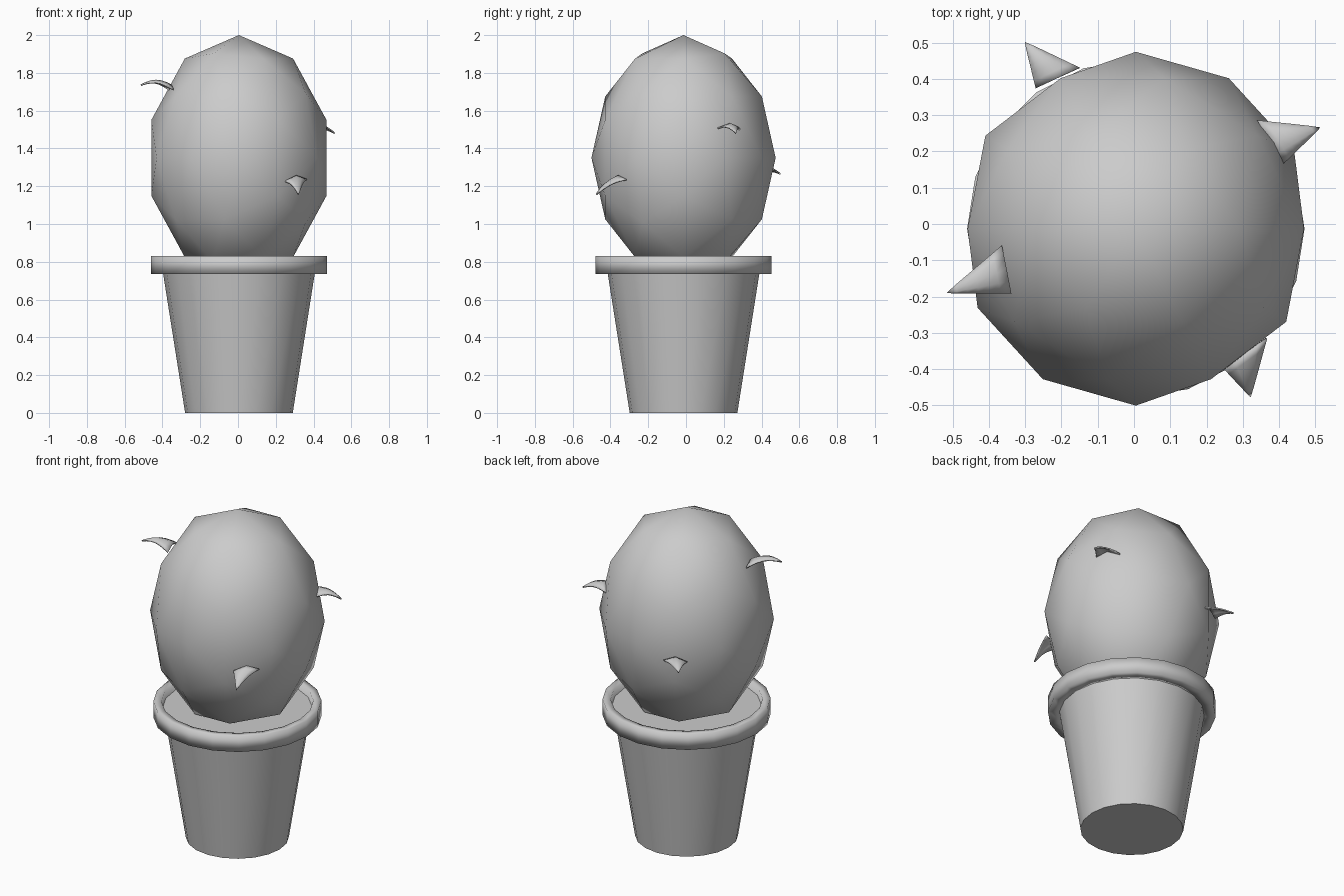
import bpy
import bmesh
import math
from mathutils import Vector, Matrix

if "Cube" in bpy.data.objects:
    bpy.data.objects.remove(bpy.data.objects["Cube"])

# Single colour
grey = bpy.data.materials.new("plain_grey")
grey.use_nodes = True
grey.diffuse_color = (0.6, 0.6, 0.6, 1)
grey.node_tree.nodes["Principled BSDF"].inputs["Base Color"].default_value = (0.6, 0.6, 0.6, 1)

CX, CY = 0.005, -0.013
SIDES = 20


def add_object(name, bm, angle=180):
    bmesh.ops.recalc_face_normals(bm, faces=bm.faces)
    mesh = bpy.data.meshes.new(name)
    bm.to_mesh(mesh)
    bm.free()
    mesh.materials.append(grey)
    obj = bpy.data.objects.new(name, mesh)
    bpy.context.collection.objects.link(obj)
    bpy.ops.object.select_all(action="DESELECT")
    obj.select_set(True)
    bpy.context.view_layer.objects.active = obj
    if angle >= 180:
        bpy.ops.object.shade_smooth()
    else:
        bpy.ops.object.shade_smooth_by_angle(angle=math.radians(angle))
    return obj


def lathe(name, profile, closed=False, angle=180):
    """Revolve (radius, height) points; an open profile gets flat end caps."""
    bm = bmesh.new()
    rings = []
    for r, z in profile:
        ring = []
        for i in range(SIDES):
            a = math.tau * i / SIDES
            ring.append(bm.verts.new((CX + r * math.cos(a), CY + r * math.sin(a), z)))
        rings.append(ring)
    pairs = list(zip(rings, rings[1:]))
    if closed:
        pairs.append((rings[-1], rings[0]))
    else:
        bm.faces.new(rings[0])
        bm.faces.new(rings[-1])
    for low, high in pairs:
        for i in range(SIDES):
            j = (i + 1) % SIDES
            bm.faces.new((low[i], low[j], high[j], high[i]))
    return add_object(name, bm, angle)


# Pot, rim and soil
lathe("pot_wall", [(0.285, 0), (0.405, 0.76)], angle=40)
lathe("pot_rim", [(0.39, 0.735), (0.465, 0.735), (0.465, 0.83), (0.42, 0.83), (0.41, 0.77)],
      closed=True)
lathe("soil", [(0.40, 0.75), (0.415, 0.79)], angle=40)

# Faceted cactus body, its pole pointing to the back
bm = bmesh.new()
bmesh.ops.create_icosphere(bm, subdivisions=2, radius=1)
bm.transform(Matrix.Translation((CX, CY, 1.35))
             @ Matrix.Diagonal((0.4875, 0.4875, 0.65, 1))
             @ Matrix.Rotation(-math.pi / 2, 4, "X"))
add_object("cactus_body", bm)


def thorn(name, corner_a, corner_b, tip, bow):
    """Thin folded triangle that arches from its base to a drooping tip."""
    a, b, tip = Vector(corner_a), Vector(corner_b), Vector(tip)
    bm = bmesh.new()
    rows = []
    for i in range(6):
        v = i / 6
        row = []
        for j in range(5):
            u = j / 4
            p = a.lerp(b, u).lerp(tip, v)
            ridge = 0.025 * (1 - abs(2 * u - 1)) * (1 - v)
            p.z += bow * math.sin(math.pi * v) + ridge
            row.append(bm.verts.new(p))
        rows.append(row)
    end = bm.verts.new(tip)
    for low, high in zip(rows, rows[1:]):
        for j in range(4):
            bm.faces.new((low[j], low[j + 1], high[j + 1], high[j]))
    for j in range(4):
        bm.faces.new((rows[-1][j], rows[-1][j + 1], end))
    obj = add_object(name, bm, 60)
    solid = obj.modifiers.new("thickness", "SOLIDIFY")
    solid.thickness = 0.008
    solid.offset = 0


# Thorns scattered around the body
thorn("thorn_upper_right", (-0.365, -0.06, 1.71), (-0.34, -0.19, 1.71), (-0.515, -0.19, 1.735), 0.025)
thorn("thorn_left", (0.34, 0.285, 1.50), (0.41, 0.165, 1.505), (0.512, 0.265, 1.48), 0.02)
thorn("thorn_front_left", (0.25, -0.40, 1.225), (0.365, -0.315, 1.235), (0.32, -0.475, 1.155), 0.015)
thorn("thorn_back_right", (-0.27, 0.375, 1.275), (-0.15, 0.43, 1.275), (-0.30, 0.50, 1.265), 0.012)
